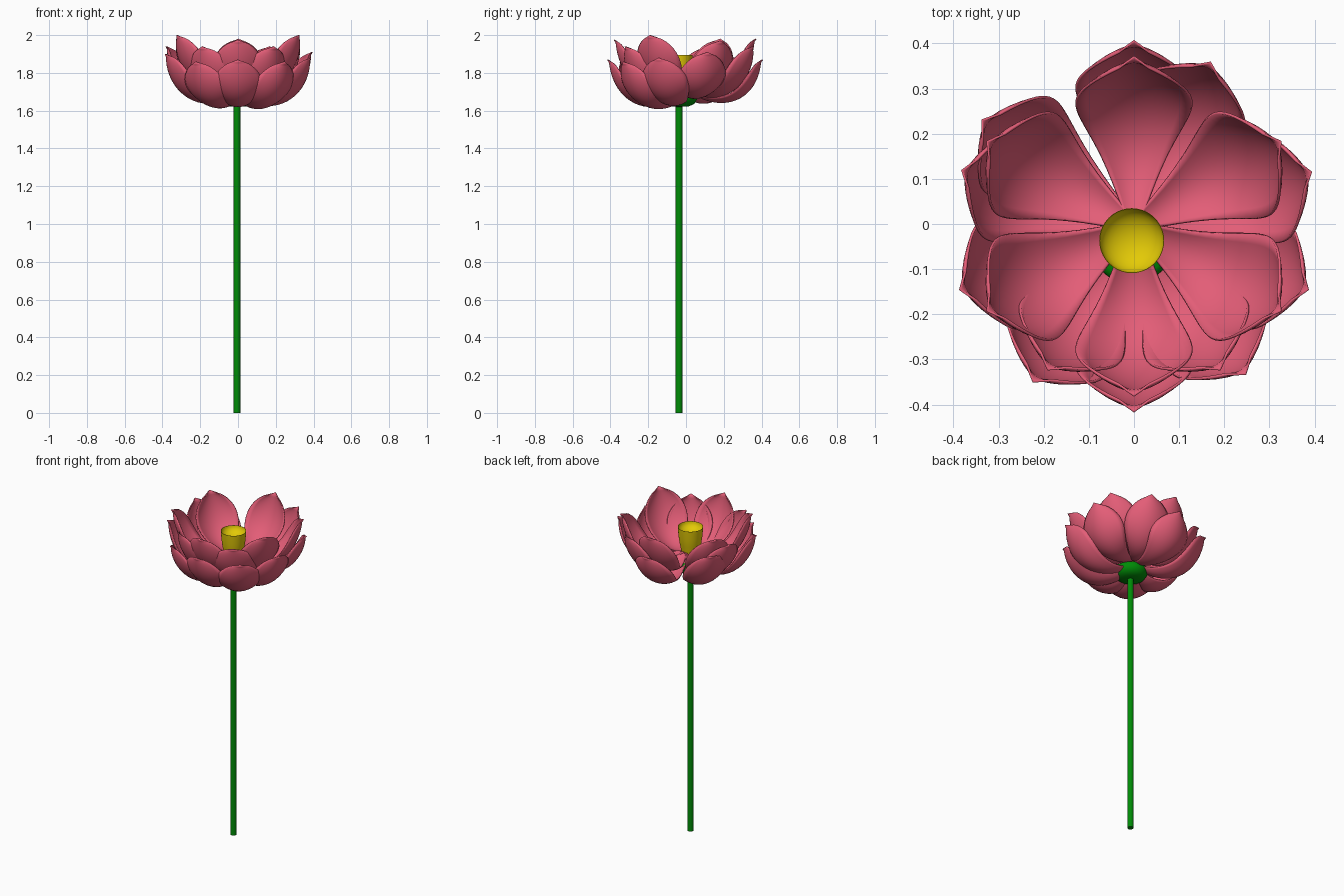
import bpy, bmesh, math
from mathutils import Vector, Matrix

cube = bpy.data.objects.get("Cube")
if cube:
    bpy.data.objects.remove(cube, do_unlink=True)

STEM_X, STEM_Y = -0.005, -0.037


def material(name, color):
    mat = bpy.data.materials.new(name)
    mat.use_nodes = True
    mat.diffuse_color = (*color, 1)
    mat.node_tree.nodes["Principled BSDF"].inputs["Base Color"].default_value = (*color, 1)
    return mat


pink = material("petal pink", (0.77, 0.11, 0.185))
green = material("stem green", (0.0, 0.26, 0.002))
yellow = material("pod yellow", (0.77, 0.59, 0.002))


def finish(name, bm, mat, angle):
    bmesh.ops.recalc_face_normals(bm, faces=bm.faces)
    mesh = bpy.data.meshes.new(name)
    bm.to_mesh(mesh)
    bm.free()
    mesh.materials.append(mat)
    obj = bpy.data.objects.new(name, mesh)
    bpy.context.collection.objects.link(obj)
    bpy.ops.object.select_all(action="DESELECT")
    obj.select_set(True)
    bpy.context.view_layer.objects.active = obj
    bpy.ops.object.shade_smooth_by_angle(angle=math.radians(angle))
    return obj


def lathe(name, profile, mat, sides, angle=40):
    """Spin an (r, z) profile about the stem axis."""
    bm = bmesh.new()
    verts = [bm.verts.new((r, 0, z)) for r, z in profile]
    edges = [bm.edges.new(pair) for pair in zip(verts, verts[1:])]
    bmesh.ops.spin(bm, geom=verts + edges, axis=(0, 0, 1), cent=(0, 0, 0),
                   angle=math.tau, steps=sides)
    bmesh.ops.remove_doubles(bm, verts=bm.verts, dist=0.0005)
    bmesh.ops.translate(bm, verts=bm.verts, vec=(STEM_X, STEM_Y, 0))
    return finish(name, bm, mat, angle)


# Stem, receptacle and the hollow seed pod
lathe("stem", [(0, 0), (0.018, 0), (0.018, 1.65), (0, 1.65)], green, 12)
lathe("receptacle", [(0, 1.62), (0.05, 1.622), (0.08, 1.635), (0.096, 1.66),
                     (0.094, 1.685), (0.08, 1.695), (0, 1.695)], green, 32, 60)
bowl = [(0.071 * math.cos(a), 1.895 - 0.05 * math.sin(a))
        for a in [math.pi / 2 * i / 8 for i in range(9)]]
lathe("seed_pod", [(0, 1.68), (0.042, 1.68), (0.05, 1.74), (0.061, 1.79),
                   (0.068, 1.84), (0.072, 1.895)] + bowl, yellow, 40)


def petal(name, degrees, reach, base, tip, width=0.125, cup=0.055):
    """Cupped, round-ended petal with a small point, lofted along a curved spine."""
    rows, cols = 24, 12
    p = [Vector(q) for q in ((0, base + 0.03), (reach * 0.47, base - 0.11),
                             (reach * 0.93, tip - 0.22), (reach - 0.01, tip - 0.01))]
    bm = bmesh.new()
    grid = []
    for i in range(rows + 1):
        u = (1 - i / rows) ** 1.5
        t = 1 - u
        c = p[0] * u**3 + p[1] * 3 * u * u * t + p[2] * 3 * u * t * t + p[3] * t**3
        d = ((p[1] - p[0]) * u * u + (p[2] - p[1]) * 2 * u * t + (p[3] - p[2]) * t * t).normalized()
        if i == rows:
            c += Vector((0.01, 0.01))
        shape = max(math.sin(math.pi * t**2.2), 0) ** 0.46
        half = width * shape + 0.012 * u
        row = []
        for j in range(cols + 1):
            s = 2 * j / cols - 1
            lift = cup * shape * s * s
            row.append(bm.verts.new((c.x - d.y * lift, half * s, c.y + d.x * lift)))
        grid.append(row)
    for a, b in zip(grid, grid[1:]):
        for j in range(cols):
            bm.faces.new((a[j], a[j + 1], b[j + 1], b[j]))
    bmesh.ops.remove_doubles(bm, verts=bm.verts, dist=0.0005)
    spin = Matrix.Translation((0, -0.005, 0)) @ Matrix.Rotation(math.radians(degrees), 4, "Z")
    bmesh.ops.transform(bm, matrix=spin, verts=bm.verts)
    obj = finish(name, bm, pink, 60)
    solid = obj.modifiers.new("thickness", "SOLIDIFY")
    solid.thickness = 0.006
    solid.offset = 0


# Upright inner ring: angle and tip height
for k, (a, tip) in enumerate(((30, 1.97), (90, 1.98), (150, 1.98),
                              (210, 2.0), (270, 1.975), (330, 2.0))):
    petal(f"inner_petal_{k + 1}", a, 0.375, 1.73, tip)

# Middle petals filling the gaps: angle and reach
for k, (a, reach) in enumerate(((65, 0.4), (162, 0.4), (239, 0.37), (301, 0.37))):
    petal(f"middle_petal_{k + 1}", a, reach, 1.70, 1.94)

# Low, spreading outer petals: angle, base height and tip height
for k, (a, base, tip) in enumerate(((17, 1.70, 1.91), (90, 1.685, 1.87), (145, 1.67, 1.9),
                                    (200, 1.67, 1.9), (237, 1.65, 1.86), (270, 1.655, 1.87),
                                    (307, 1.645, 1.86), (340, 1.66, 1.88))):
    petal(f"outer_petal_{k + 1}", a, 0.41, base, tip)
